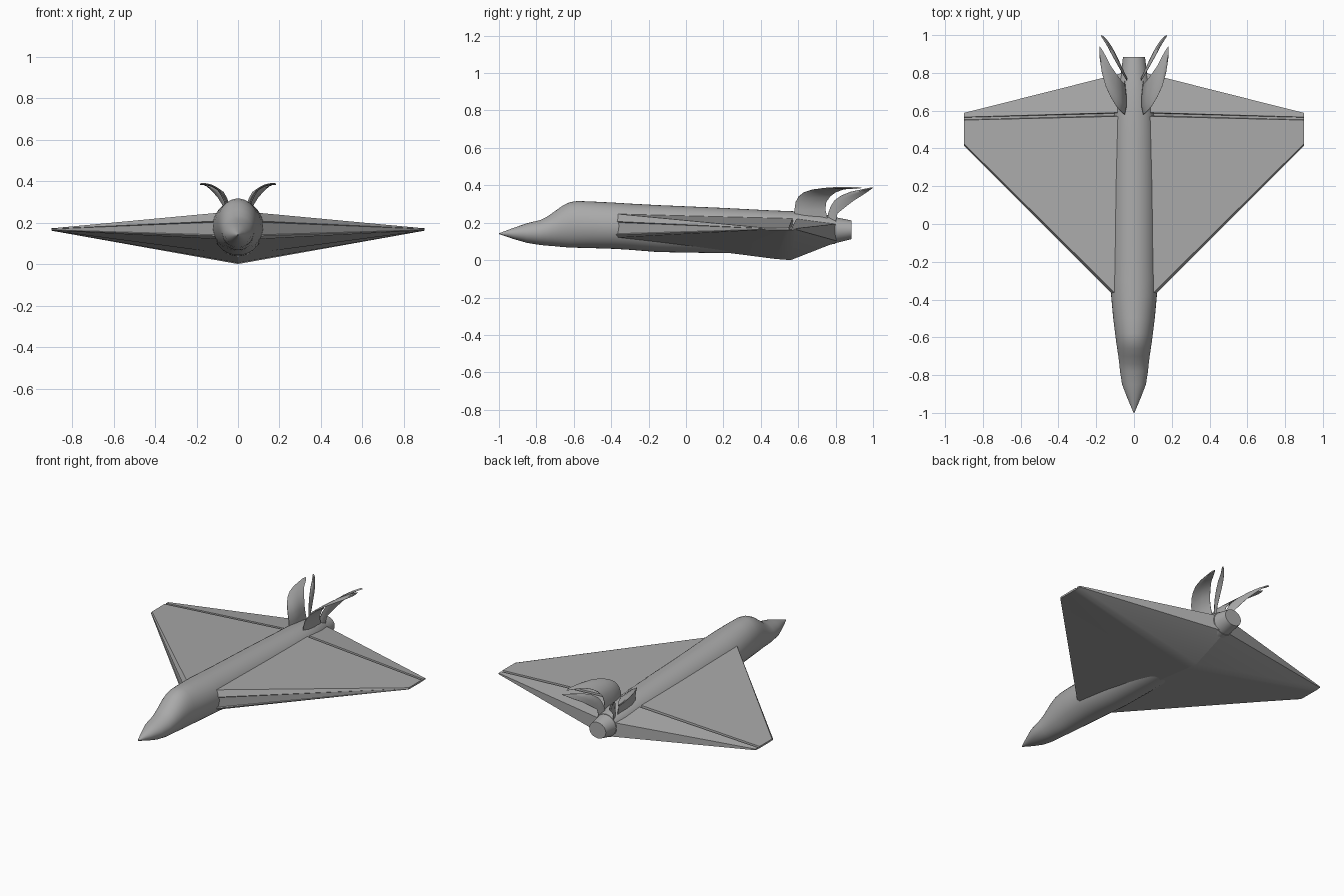
import bpy, bmesh, math

grey = bpy.data.materials.new("plain grey")
grey.diffuse_color = (0.4, 0.4, 0.4, 1)


def loft(name, rings, mirror=False, angle=30):
    """Skin closed rings of equal length, cap both ends, optionally mirror in x."""
    bm = bmesh.new()
    rows = [[bm.verts.new(p) for p in r] for r in rings]
    n = len(rows[0])
    for a, b in zip(rows, rows[1:]):
        for i in range(n):
            j = (i + 1) % n
            bm.faces.new((a[i], a[j], b[j], b[i]))
    bm.faces.new(rows[0])
    bm.faces.new(rows[-1])
    if mirror:
        geo = bm.verts[:] + bm.edges[:] + bm.faces[:]
        dup = bmesh.ops.duplicate(bm, geom=geo)["geom"]
        for v in dup:
            if isinstance(v, bmesh.types.BMVert):
                v.co.x *= -1
    bmesh.ops.recalc_face_normals(bm, faces=bm.faces[:])
    me = bpy.data.meshes.new(name)
    bm.to_mesh(me)
    bm.free()
    me.materials.append(grey)
    ob = bpy.data.objects.new(name, me)
    bpy.context.collection.objects.link(ob)
    bpy.ops.object.select_all(action='DESELECT')
    ob.select_set(True)
    bpy.context.view_layer.objects.active = ob
    bpy.ops.object.shade_smooth_by_angle(angle=math.radians(angle))
    return ob


def oval(y, hw, zb, zt, n=40):
    c, h = (zb + zt) / 2, (zt - zb) / 2
    return [(hw * math.cos(2 * math.pi * i / n), y, c + h * math.sin(2 * math.pi * i / n))
            for i in range(n)]


# Fuselage: y, half width, bottom, top
body = [(-1, .002, .139, .143), (-.92, .036, .112, .173), (-.85, .063, .092, .197),
        (-.78, .074, .081, .214), (-.74, .078, .077, .234), (-.70, .083, .074, .262),
        (-.66, .089, .070, .291), (-.62, .095, .067, .310), (-.58, .100, .066, .316),
        (-.50, .110, .064, .313), (-.38, .121, .060, .307), (-.30, .122, .055, .302),
        (-.15, .122, .043, .294), (.20, .120, .037, .279), (.45, .115, .045, .266),
        (.60, .108, .06, .260), (.72, .092, .075, .248), (.80, .072, .088, .232)]
loft("fuselage", [oval(*s) for s in body], angle=40)

# Exhaust nozzle
loft("nozzle", [oval(.795, .070, .090, .230), oval(.885, .058, .112, .212)])

# Delta wings with deep keel, blunt leading edge and flap groove
root = [(-.465, .256), (-.487, .212), (-.480, .206), (-.480, .138), (-.487, .132), (-.465, .115),
        (.20, .042), (.48, .006), (.56, .0), (.815, .10), (.815, .195), (.592, .226),
        (.588, .195), (.576, .195), (.572, .228)]
tip = [(.425, .172), (.415, .170), (.418, .169), (.418, .165), (.415, .164), (.425, .162),
       (.49, .161), (.53, .161), (.555, .161), (.588, .163), (.588, .170), (.566, .172),
       (.564, .164), (.552, .164), (.550, .173)]
loft("wings", [[(0, *p) for p in root], [(.9, *p) for p in tip]], mirror=True)


def blade(y0, y1, x, z, nx, nz, t, slope=0):
    """Thin lens section running from y0 to y1, thickened along (nx, nz)."""
    up = [(0, .15), (.25, 1), (.6, .9), (1, .1)]
    pts = [(f, t * s) for f, s in up] + [(f, -t * s) for f, s in reversed(up)]
    return [(x + slope * f * (y1 - y0) + d * nx, y0 + f * (y1 - y0), z + d * nz) for f, d in pts]


# Curling tail fins: z, front y, back y, x, outward lean
fins = [(.19, .58, .765, .048, 0), (.27, .58, .745, .05, .1), (.31, .586, .75, .06, .4),
        (.34, .602, .77, .076, .7), (.362, .63, .80, .098, .95), (.377, .675, .84, .125, 1.2),
        (.384, .73, .89, .150, 1.4), (.386, .80, .925, .170, 1.45), (.386, .88, .94, .182, 1.45)]
loft("tail_fins", [blade(a, b, x, z, math.cos(k), -math.sin(k), .010 if z < .36 else .005)
                   for z, a, b, x, k in fins], mirror=True, angle=40)

# Swept pointed rudders behind the fins
rud = [(.20, .755, .80, .035), (.25, .76, .81, .038), (.29, .775, .86, .048),
       (.32, .795, .90, .060), (.345, .83, .94, .080), (.365, .88, .97, .108),
       (.378, .94, .988, .138), (.386, .99, 1.0, .168)]
loft("rudders", [blade(a, b, x, z, .85, -.5, .006, .35) for z, a, b, x in rud],
     mirror=True, angle=40)
